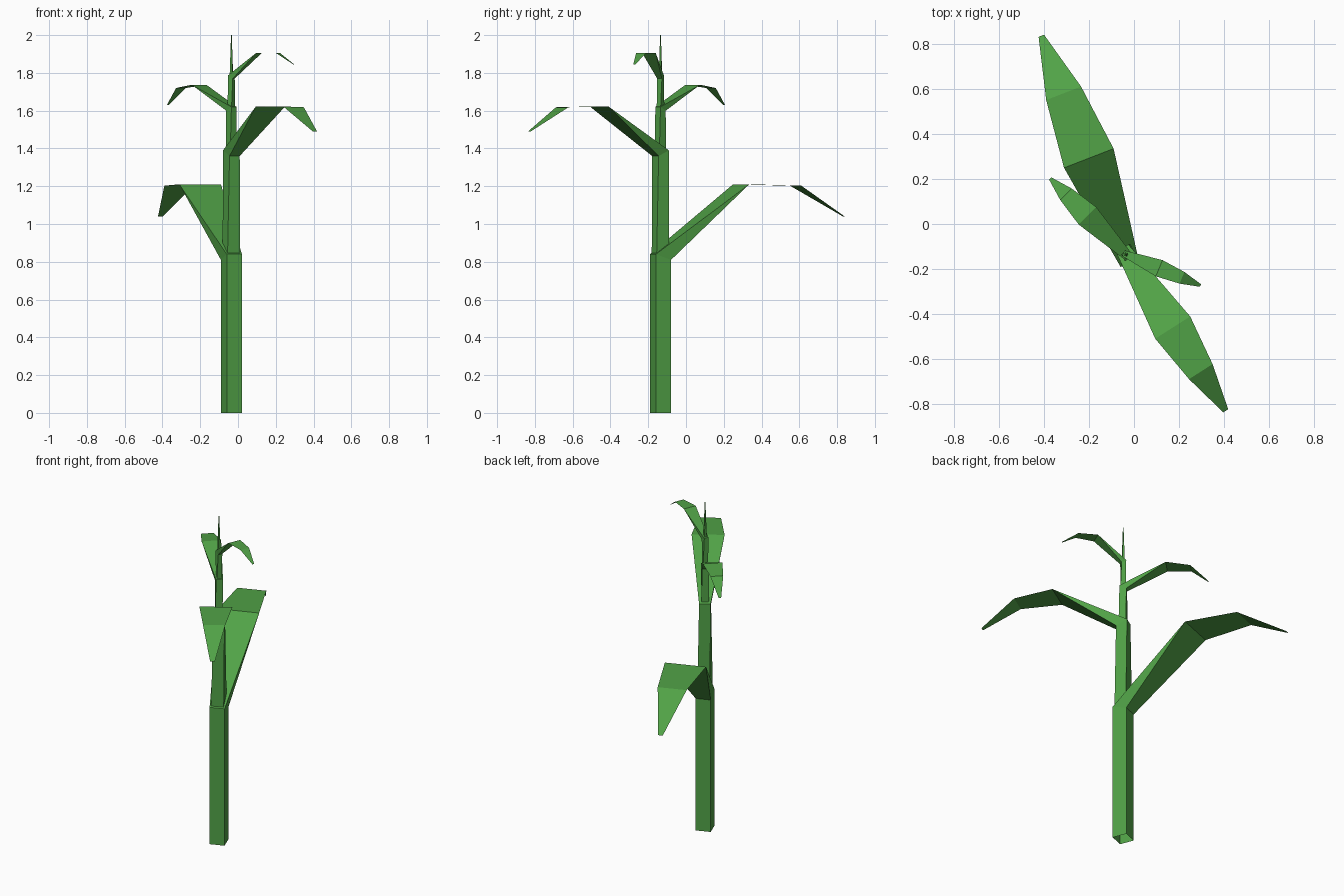
import bpy, bmesh, math
from mathutils import Vector

if "Cube" in bpy.data.objects:
    bpy.data.objects.remove(bpy.data.objects["Cube"])

CX, CY = -0.035, -0.135   # stalk axis

green = bpy.data.materials.new("leaf_green")
green.diffuse_color = (0.082, 0.36, 0.062, 1)
green.use_nodes = True
green.node_tree.nodes["Principled BSDF"].inputs["Base Color"].default_value = green.diffuse_color


def axes(angle):
    a = math.radians(angle)
    d = Vector((math.cos(a), math.sin(a), 0))
    return d, Vector((d.y, -d.x, 0))


def ring(bm, angle, s, z_leaf, z_back):
    """Square ring: two corners on the leaf side, two opposite."""
    d, p = axes(angle)
    o = Vector((CX, CY, 0))
    return [bm.verts.new(o + d * (i * s) + p * (j * s) + Vector((0, 0, z)))
            for i, j, z in ((1, 1, z_leaf), (1, -1, z_leaf),
                            (-1, -1, z_back), (-1, 1, z_back))]


def bridge(bm, lo, hi):
    for k in range(4):
        n = (k + 1) % 4
        bm.faces.new((lo[k], lo[n], hi[n], hi[k]))


def finish(bm, name):
    bmesh.ops.recalc_face_normals(bm, faces=bm.faces)
    me = bpy.data.meshes.new(name)
    bm.to_mesh(me)
    bm.free()
    me.materials.append(green)
    bpy.context.collection.objects.link(bpy.data.objects.new(name, me))


def segment(name, z0, ang0, s0, ang, s, z_leaf, z_back, stations):
    """Stalk segment whose leaf-side edge grows into a drooping leaf."""
    bm = bmesh.new()
    lo = ring(bm, ang0, s0, z0, z0)
    hi = ring(bm, ang, s, z_leaf, z_back)
    bridge(bm, lo, hi)
    d, p = axes(ang)
    rows = []
    for dist, half, z in stations:
        c = Vector((CX, CY, z)) + d * dist
        rows.append((bm.verts.new(c + p * half), bm.verts.new(c - p * half)))
    r, l = rows[0]
    bm.faces.new((hi[0], hi[1], l, r))      # underside
    bm.faces.new((hi[3], hi[2], l, r))      # upper side
    bm.faces.new((hi[0], hi[3], r))         # sheath sides
    bm.faces.new((hi[1], hi[2], l))
    for (a, b), (c, e) in zip(rows, rows[1:]):
        bm.faces.new((a, b, e, c))
    finish(bm, name)


# Stalk segments with leaves, bottom to top; leaf stations: distance, half width, z
segment("lower_stalk_and_leaf", 0, 111.2, 0.043, 111.2, 0.043, 0.81, 0.84,
        [(0.458, 0.118, 1.21), (0.767, 0.083, 1.203), (1.041, 0.013, 1.04)])
segment("middle_stalk_and_leaf", 0.82, 291.2, 0.036, -57.5, 0.032, 1.36, 1.39,
        [(0.385, 0.092, 1.622), (0.617, 0.062, 1.618), (0.823, 0.013, 1.49)])
segment("upper_stalk_and_leaf", 1.36, 122.5, 0.021, 135, 0.0195, 1.60, 1.62,
        [(0.242, 0.055, 1.737), (0.378, 0.036, 1.72), (0.476, 0.007, 1.63)])
segment("top_stalk_and_leaf", 1.60, -45, 0.0145, -22.7, 0.0135, 1.77, 1.787,
        [(0.159, 0.039, 1.906), (0.269, 0.028, 1.904), (0.358, 0.006, 1.845)])

# Pointed tip
bm = bmesh.new()
base = ring(bm, -22.7, 0.0075, 1.77, 1.77)
tip = ring(bm, -22.7, 0.0015, 2.0, 2.0)
bridge(bm, base, tip)
bm.faces.new(tip)
finish(bm, "stalk_tip")
